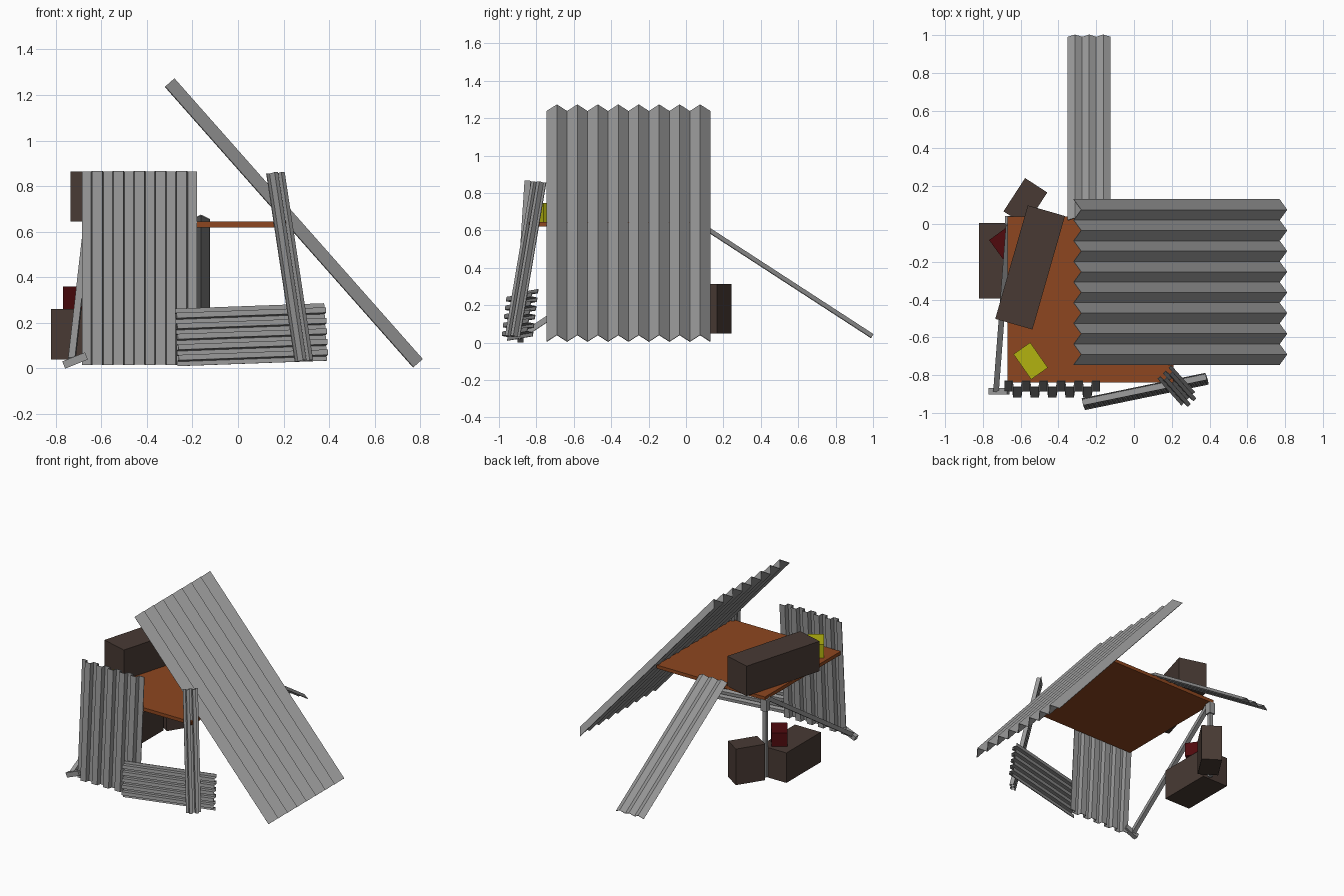
import bpy
from math import radians
from mathutils import Vector

if "Cube" in bpy.data.objects:
    bpy.data.objects.remove(bpy.data.objects["Cube"])


def material(name, rgb):
    m = bpy.data.materials.new(name)
    m.diffuse_color = (*rgb, 1)
    m.use_nodes = True
    m.node_tree.nodes["Principled BSDF"].inputs["Base Color"].default_value = m.diffuse_color
    return m


GREY = material("sheet metal grey", (0.32, 0.32, 0.32))
RUST = material("table orange brown", (0.27, 0.062, 0.014))
BROWN = material("crate dark brown", (0.065, 0.042, 0.034))
YELLOW = material("yellow", (0.45, 0.45, 0.005))
RED = material("dark red", (0.08, 0.003, 0.004))


def mesh_object(name, verts, faces, mat):
    me = bpy.data.meshes.new(name)
    me.from_pydata(verts, [], faces)
    me.materials.append(mat)
    ob = bpy.data.objects.new(name, me)
    bpy.context.collection.objects.link(ob)
    return ob


def box(name, centre, size, mat, turn=0.0):
    bpy.ops.mesh.primitive_cube_add(size=1, location=centre, rotation=(0, 0, radians(turn)))
    ob = bpy.context.object
    ob.name = name
    ob.scale = size
    ob.data.materials.append(mat)
    return ob


def bar(name, a, b, width, mat):
    a, b = Vector(a), Vector(b)
    ob = box(name, (a + b) / 2, (width, width, (b - a).length), mat)
    ob.rotation_euler = (b - a).to_track_quat('Z', 'Y').to_euler()
    return ob


def zigzag(n):
    return [(i / n, i % 2) for i in range(n + 1)]


def crenel(n):
    pts = []
    for k in range(n):
        pts += [(k, 0), (k + .45, 0), (k + .5, 1), (k + .95, 1)]
    pts += [(n, 0), (n + .45, 0)]
    return [(t / (n + .45), d) for t, d in pts]


def sheet(name, origin, across, along, depth, profile):
    """Corrugated sheet: profile runs across, extruded along."""
    o, u, v = Vector(origin), Vector(across), Vector(along)
    n = u.cross(v).normalized()
    row = [o + u * t + n * (depth * d) for t, d in profile]
    k = len(row)
    faces = [(i, i + 1, k + i + 1, k + i) for i in range(k - 1)]
    ob = mesh_object(name, row + [p + v for p in row], faces, GREY)
    mod = ob.modifiers.new("thickness", 'SOLIDIFY')
    mod.thickness = 0.004
    mod.offset = 0
    return ob


# Corrugated metal sheets
sheet("leaning_roof_sheet", (-.32, -.745, 1.237), (0, .875, 0), (1.09, 0, -1.232), -.053, zigzag(16))
sheet("rear_ramp_sheet", (-.35, .02, .655), (.225, 0, 0), (0, .97, -.63), .022, zigzag(6))
sheet("front_wall_sheet", (-.685, -.885, .015), (.505, 0, 0), (0, .055, .85), .032, crenel(5))
sheet("low_front_sheet", (-.265, -.955, .01), (-.012, .03, .252), (.655, .135, .024), -.032, crenel(5))
sheet("front_corner_strip", (.25, -.96, .03), (.072, .072, 0), (-.125, .14, .825), .03, crenel(2))

# Table top
box("table_top", (-.23, -.40, .632), (.88, .88, .025), RUST)

# Corner post and diagonal brace with foot
box("corner_post", (-.66, .02, .33), (.026, .026, .56), GREY)
box("post_cap", (-.66, .02, .58), (.045, .045, .085), GREY)
bar("diagonal_brace", (-.73, -.88, .035), (-.663, .0, .62), .03, GREY)
bar("brace_foot", (-.765, -.885, .015), (-.665, -.885, .055), .034, GREY)

# Crates
box("table_crate", (-.55, -.23, .755), (.205, .625, .22), BROWN, -16)
box("ground_crate", (-.715, -.195, .15), (.21, .40, .22), BROWN)
box("upright_crate", (-.575, .117, .182), (.14, .21, .265), BROWN, -33)

# Small cartons
box("yellow_carton", (-.547, -.725, .695), (.108, .163, .1), YELLOW, 35)
box("red_carton", (-.675, -.12, .31), (.108, .165, .1), RED, 36)
